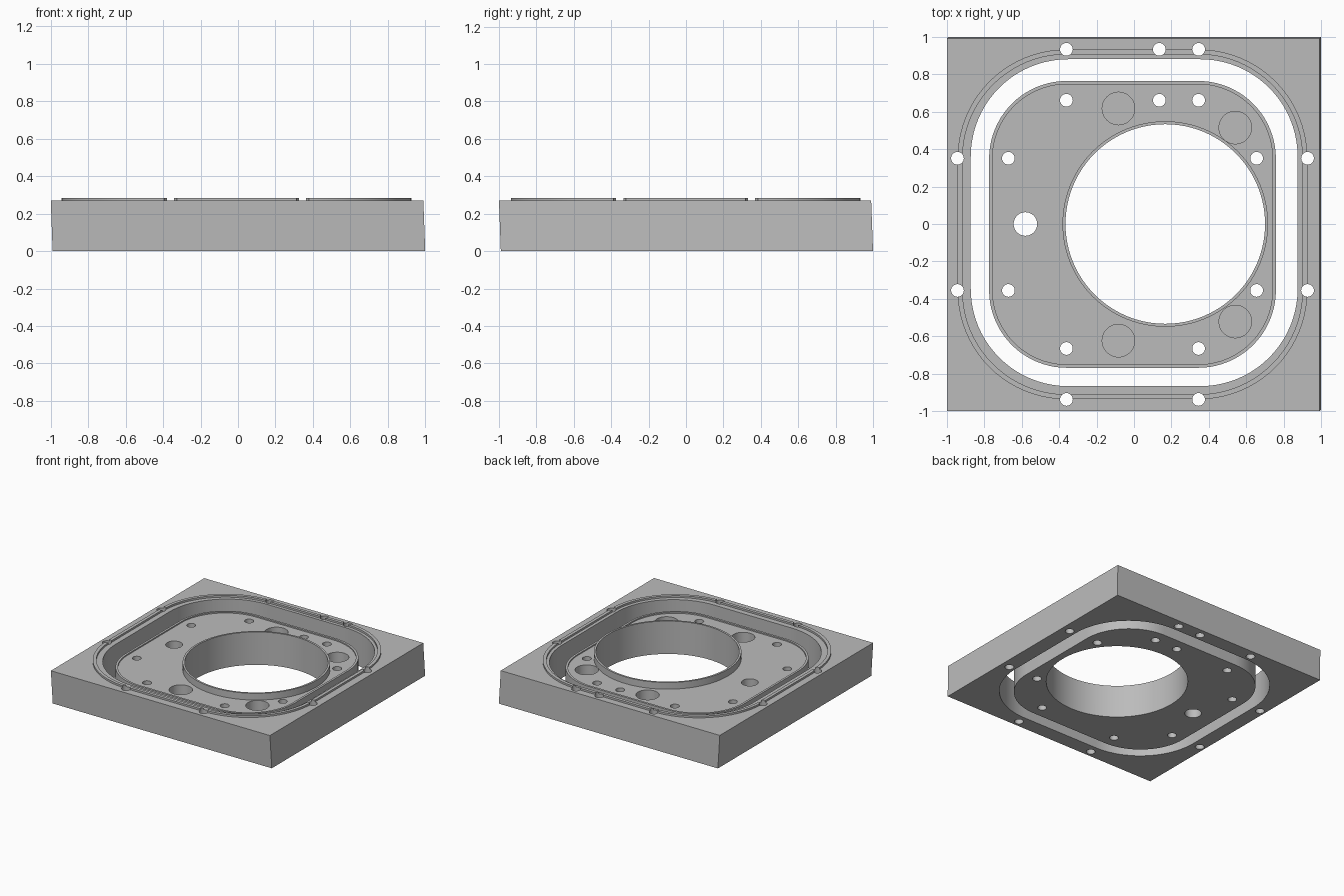
import bpy
import bmesh
from math import sin, cos, pi, radians

cube = bpy.data.objects.get("Cube")
if cube:
    bpy.data.objects.remove(cube, do_unlink=True)

grey = bpy.data.materials.new("machined_grey")
grey.use_nodes = True
grey.diffuse_color = (0.5, 0.5, 0.5, 1)
grey.node_tree.nodes["Principled BSDF"].inputs["Base Color"].default_value = (0.5, 0.5, 0.5, 1)


def circle(x, y, r, n=48):
    return [(x + r * cos(2 * pi * i / n), y + r * sin(2 * pi * i / n)) for i in range(n)]


def rounded_square(x, y, half, r, n=20):
    """Loop of points around a square with rounded corners."""
    points = []
    for k, (sx, sy) in enumerate([(1, 1), (-1, 1), (-1, -1), (1, -1)]):
        for i in range(n + 1):
            a = pi / 2 * (k + i / n)
            points.append((x + sx * (half - r) + r * cos(a), y + sy * (half - r) + r * sin(a)))
    return points


def finish(bm, name):
    bmesh.ops.recalc_face_normals(bm, faces=bm.faces[:])
    mesh = bpy.data.meshes.new(name)
    bm.to_mesh(mesh)
    bm.free()
    obj = bpy.data.objects.new(name, mesh)
    mesh.materials.append(grey)
    bpy.context.collection.objects.link(obj)
    return obj


def prisms(name, loops, z0, z1):
    """Upright solids, one for each loop."""
    bm = bmesh.new()
    for loop in loops:
        low = [bm.verts.new((x, y, z0)) for x, y in loop]
        top = [bm.verts.new((x, y, z1)) for x, y in loop]
        bm.faces.new(low)
        bm.faces.new(top)
        for i in range(len(loop)):
            bm.faces.new((low[i - 1], low[i], top[i], top[i - 1]))
    return finish(bm, name)


def ring(name, outer, inner, z0, z1):
    """Band of rectangular section between two loops of equal length."""
    bm = bmesh.new()
    rows = [[bm.verts.new((x, y, z)) for x, y in loop]
            for loop, z in ((outer, z0), (outer, z1), (inner, z1), (inner, z0))]
    for k in range(4):
        a, b = rows[k - 1], rows[k]
        for i in range(len(a)):
            bm.faces.new((a[i - 1], a[i], b[i], b[i - 1]))
    return finish(bm, name)


def select_only(obj):
    bpy.ops.object.select_all(action='DESELECT')
    obj.select_set(True)
    bpy.context.view_layer.objects.active = obj


def cut(obj, *cutters):
    select_only(obj)
    for cutter in cutters:
        mod = obj.modifiers.new("cut", 'BOOLEAN')
        mod.operation = 'DIFFERENCE'
        mod.solver = 'EXACT'
        mod.object = cutter
        bpy.ops.object.modifier_apply(modifier=mod.name)


BLOCK_TOP, RIDGE_TOP, FLOOR, LIP_TOP = 0.27, 0.285, 0.215, 0.225
CX, CY = -0.008, -0.002      # centre of the rounded outlines
BORE_X, BORE_R = 0.167, 0.533

# Outer block, whose side walls lean slightly
bm = bmesh.new()
bmesh.ops.create_cube(bm, size=1.99)
for v in bm.verts:
    lean = -0.005 if v.co.z > 0 else 0.005
    v.co.x += lean
    v.co.y += lean
    v.co.z = BLOCK_TOP if v.co.z > 0 else 0
frame = finish(bm, "outer_frame")

# Raised sealing ridge on the block
ridge = ring("sealing_ridge", rounded_square(CX, CY, 0.934, 0.58),
             rounded_square(CX, CY, 0.908, 0.555), BLOCK_TOP, RIDGE_TOP)

# Inner plate with its edge lip and bore collar
edge = rounded_square(CX, CY, 0.766, 0.415)
plate = prisms("inner_plate", [edge], 0, FLOOR)
lip = ring("plate_edge_lip", edge, rounded_square(CX, CY, 0.748, 0.397), FLOOR, LIP_TOP)
collar = ring("bore_collar", circle(BORE_X, 0, BORE_R + 0.016, 96),
              circle(BORE_X, 0, BORE_R, 96), FLOOR, BLOCK_TOP)

# Screw holes along each side, at a given distance from the centre
def bolt_holes(d):
    spots = [(s * 0.353, t * d) for s in (-1, 1) for t in (-1, 1)]
    spots += [(y, x) for x, y in spots] + [(0.143, d)]
    return [circle(CX + x, CY + y, 0.034, 24) for x, y in spots]


opening = prisms("opening_cutter", [rounded_square(0.001, 0.007, 0.873, 0.52)], -0.1, 0.5)
frame_holes = prisms("frame_hole_cutter", bolt_holes(0.935), -0.1, 0.5)
plate_holes = prisms("plate_hole_cutter", bolt_holes(0.663) + [
    circle(-0.58, 0, 0.063), circle(BORE_X, 0, BORE_R, 96)], -0.1, 0.5)
pockets = prisms("pocket_cutter", [circle(x, s * y - 0.003, 0.087)
                                   for x, y in ((-0.083, 0.62), (0.541, 0.518))
                                   for s in (-1, 1)], 0.11, 0.5)

cut(frame, opening, frame_holes)
cut(ridge, frame_holes)
cut(plate, plate_holes, pockets)

for helper in (opening, frame_holes, plate_holes, pockets):
    bpy.data.objects.remove(helper, do_unlink=True)

for part in (frame, ridge, plate, lip, collar):
    select_only(part)
    bpy.ops.object.shade_smooth_by_angle(angle=radians(30))
